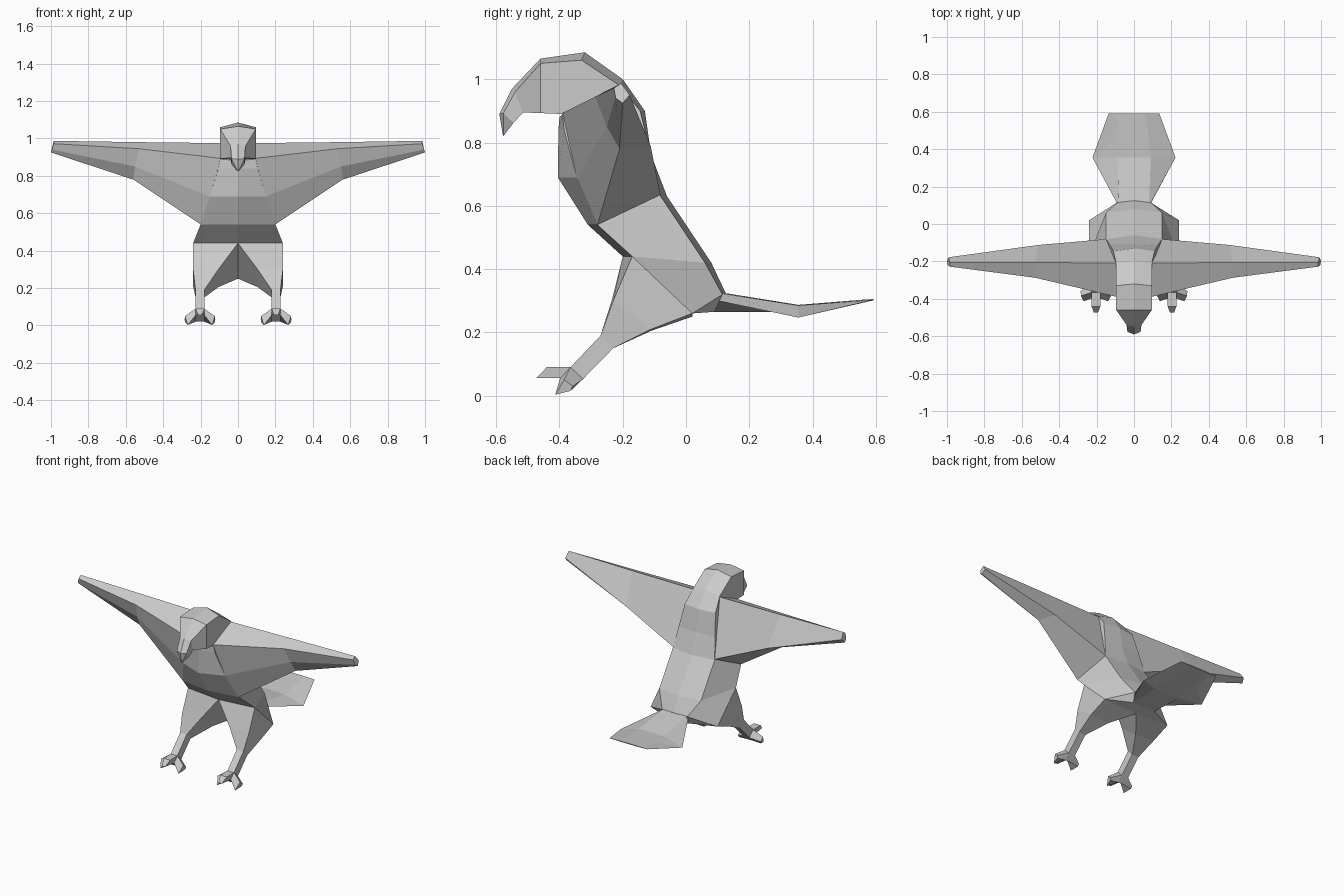
import bpy
import bmesh


def loft(name, rings, both_sides=False, half=False):
    """Skin a row of rings. half: complete each ring across x=0; both_sides: add a mirrored copy."""
    bm = bmesh.new()
    rows = []
    for ring in rings:
        pts = list(ring)
        if half:
            pts += [(-x, y, z) for x, y, z in reversed(ring) if x > 0]
        rows.append([bm.verts.new(p) for p in pts])
    n = len(rows[0])
    for a, b in zip(rows, rows[1:]):
        for i in range(n):
            j = (i + 1) % n
            bm.faces.new((a[i], a[j], b[j], b[i]))
    bm.faces.new(rows[0])
    bm.faces.new(rows[-1])
    bmesh.ops.remove_doubles(bm, verts=bm.verts, dist=0.0005)
    bmesh.ops.recalc_face_normals(bm, faces=bm.faces)
    mesh = bpy.data.meshes.new(name)
    bm.to_mesh(mesh)
    bm.free()
    obj = bpy.data.objects.new(name, mesh)
    bpy.context.collection.objects.link(obj)
    if both_sides:
        mod = obj.modifiers.new("Mirror", 'MIRROR')
        mod.use_mirror_merge = False
    return obj


# Torso: half rings from neck to rump (back centre, back side, front side, front centre)
loft("body", [
    [(0, -.20, 1.0), (.095, -.21, .98), (.095, -.39, .89), (0, -.40, .88)],
    [(0, -.13, .90), (.11, -.145, .90), (.105, -.385, .84), (0, -.403, .84)],
    [(0, -.11, .76), (.13, -.11, .76), (.15, -.345, .69), (0, -.405, .69)],
    [(0, -.06, .63), (.15, -.08, .63), (.20, -.28, .54), (0, -.31, .54)],
    [(0, .08, .42), (.15, .06, .42), (.24, -.17, .44), (0, -.20, .44)],
    [(0, .125, .325), (.09, .115, .32), (.24, .02, .26), (0, .02, .25)],
    [(0, .09, .265), (.08, .09, .265), (.24, .02, .26), (0, .02, .25)],
], half=True)

# Head with hooked beak: half rings (crown, side, lower side, underside)
head = [((-.20, 1.0), (.095, -.21, .98), (.095, -.38, .885)),
        ((-.32, 1.085), (.095, -.33, 1.06), (.095, -.39, .89)),
        ((-.46, 1.065), (.095, -.46, 1.05), (.095, -.46, .893)),
        ((-.55, .97), (.04, -.54, .96), (.04, -.515, .895)),
        ((-.59, .89), (.035, -.577, .892), (.035, -.545, .862)),
        ((-.578, .82), (0, -.578, .82), (0, -.578, .82))]
rings = []
for crown, side, low in head[:-1]:
    rings.append([(0, *crown), side, low, (0, low[1], low[2])])
rings.append([(0, -.578, .82), (.001, -.577, .822), (.001, -.576, .822), (0, -.575, .823)])
loft("head", rings, half=True)

# Wings: leading edge, ridge, rear edge, lower edge, front mid
loft("wing", [
    [(.09, -.39, .893), (.09, -.21, .975), (.14, -.08, .63), (.20, -.28, .54), (.15, -.345, .69)],
    [(.53, -.287, .945), (.53, -.205, .98), (.51, -.112, .79), (.56, -.21, .78), (.55, -.25, .85)],
    [(.985, -.228, .972), (.985, -.205, .987), (.992, -.178, .95), (1.0, -.20, .925), (.995, -.222, .94)],
], both_sides=True)

# Legs: front inner, front outer, back outer, back inner
loft("leg", [
    [(0, -.20, .44), (.24, -.17, .44), (.24, .02, .26), (0, .02, .25)],
    [(.105, -.235, .30), (.24, -.23, .30), (.24, -.11, .21), (.105, -.11, .205)],
    [(.18, -.27, .19), (.227, -.27, .19), (.227, -.23, .15), (.18, -.23, .15)],
    [(.18, -.365, .09), (.227, -.365, .09), (.227, -.325, .053), (.18, -.325, .053)],
    [(.18, -.398, .055), (.227, -.398, .055), (.227, -.36, .02), (.18, -.36, .02)],
], both_sides=True)

# Middle toe
loft("middle_toe", [
    [(.18, -.36, .09), (.227, -.36, .09), (.227, -.39, .055), (.18, -.39, .055)],
    [(.18, -.44, .09), (.227, -.44, .09), (.215, -.473, .056), (.192, -.473, .056)],
], both_sides=True)

# Side toes
for label, sign in (("outer", 1), ("inner", -1)):
    def px(d):
        return .2035 + sign * d
    loft(label + "_toe", [
        [(px(.0235), -.365, .09), (px(.0235), -.325, .053), (px(.0235), -.36, .02), (px(.0235), -.398, .055)],
        [(px(.08), -.385, .05), (px(.082), -.358, .03), (px(.078), -.365, .015), (px(.065), -.413, .003)],
    ], both_sides=True)

# Fan tail
loft("tail", [
    [(0, .10, .328), (.08, .10, .325), (.085, .10, .30), (.08, .08, .265), (0, .08, .265)],
    [(0, .355, .287), (.09, .355, .285), (.222, .355, .247), (.09, .30, .264), (0, .30, .264)],
    [(0, .592, .306), (.06, .592, .306), (.135, .592, .303), (.06, .592, .301), (0, .592, .301)],
], half=True)
